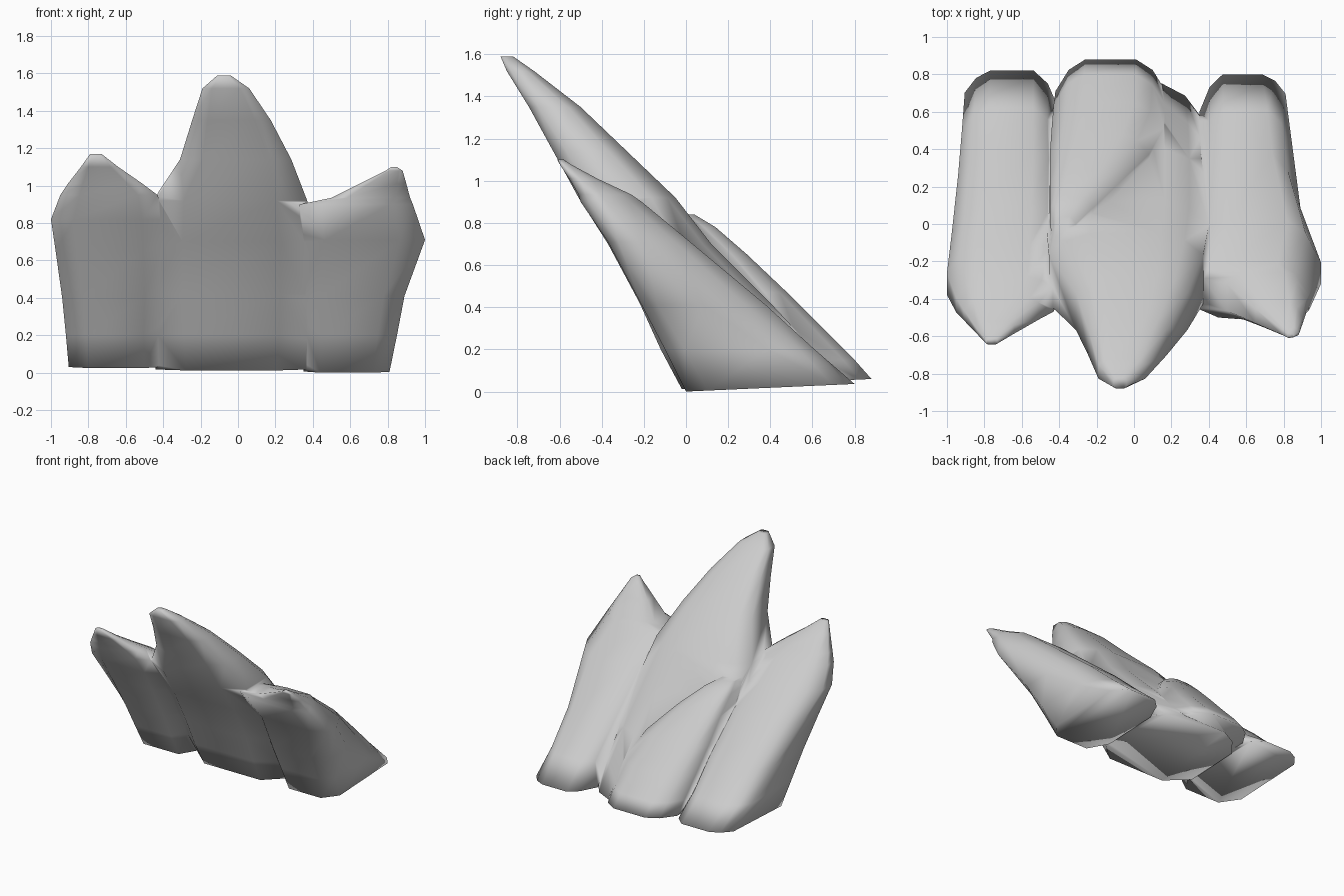
import bpy, bmesh

if "Cube" in bpy.data.objects:
    bpy.data.objects.remove(bpy.data.objects["Cube"])

stone = bpy.data.materials.new("grey_stone")
stone.diffuse_color = (0.6, 0.6, 0.6, 1)
stone.use_nodes = True
stone.node_tree.nodes["Principled BSDF"].inputs["Base Color"].default_value = stone.diffuse_color


# (front, back) corner rounding of a side, as a share of depth at height z
def inner(z):
    return .18, .25


def outer_left(z):
    return .16, .14 + .5 * min(z, .85) ** 2


def outer_right(z):
    return .13, min(.13 + .9 * z, .58)


def loft(name, rings, left=inner, right=inner):
    """Leaning slab from horizontal rings: (z, x0, x1, y_front, y_back)."""
    bm = bmesh.new()
    loops = []
    for i, (z, x0, x1, yf, yb) in enumerate(rings):
        w, t = x1 - x0, yb - yf
        (lf, lb), (rf, rb) = left(z), right(z)
        pts = [(x0, yf + lf * t), (x0 + .2 * w, yf), (x1 - .2 * w, yf), (x1, yf + rf * t),
               (x1, yb - rb * t), (x1 - .12 * w, yb - .33 * rb * t), (x1 - .27 * w, yb),
               (x0 + .27 * w, yb), (x0 + .12 * w, yb - .33 * lb * t), (x0, yb - lb * t)]
        # the base rises slightly towards the back
        loops.append([bm.verts.new((x, y, z + (.045 * max(y, 0) if i == 0 else 0)))
                      for x, y in pts])
    for a, b in zip(loops, loops[1:]):
        for k in range(len(a)):
            n = (k + 1) % len(a)
            bm.faces.new((a[k], a[n], b[n], b[k]))
    bm.faces.new(loops[0])
    bm.faces.new(loops[-1])
    bmesh.ops.recalc_face_normals(bm, faces=bm.faces)
    me = bpy.data.meshes.new(name)
    bm.to_mesh(me)
    bm.free()
    me.materials.append(stone)
    ob = bpy.data.objects.new(name, me)
    bpy.context.collection.objects.link(ob)
    return ob


# tall centre spike
centre = loft("rock_outcrop", [
    (.012, -.44, .37, -.02, .75), (.20, -.46, .39, -.12, .60), (.42, -.47, .40, -.22, .40),
    (.70, -.47, .40, -.37, .12), (.92, -.455, .37, -.51, -.05), (1.14, -.31, .285, -.63, -.28),
    (1.35, -.245, .175, -.745, -.50), (1.52, -.19, .06, -.85, -.72), (1.59, -.11, -.04, -.88, -.82)])

# left spike
left = loft("left_spike", [
    (.025, -.905, -.40, -.02, .82), (.20, -.92, -.40, -.11, .62), (.40, -.94, -.39, -.21, .40),
    (.65, -.975, -.39, -.34, .10), (.82, -1.0, -.39, -.43, -.11), (.95, -.95, -.43, -.51, -.28),
    (1.01, -.91, -.51, -.54, -.38), (1.10, -.84, -.64, -.60, -.52), (1.17, -.79, -.73, -.645, -.61)],
    left=outer_left)

# right spike
right = loft("right_spike", [
    (.0, .35, .81, .0, .80), (.20, .34, .85, -.10, .61), (.41, .335, .89, -.21, .38),
    (.71, .33, 1.0, -.37, .02), (.90, .33, .935, -.50, -.21), (.935, .50, .92, -.51, -.26),
    (1.01, .65, .90, -.555, -.42), (1.08, .79, .88, -.60, -.55), (1.10, .82, .85, -.61, -.58)],
    right=outer_right)

# low slab leaning on the back of the centre spike
slab = loft("back_slab", [
    (.02, -.42, .17, .20, .88), (.15, -.43, .17, .14, .80), (.30, -.44, .16, .10, .65),
    (.47, -.45, .08, .05, .48), (.65, -.45, -.08, .0, .29), (.78, -.45, -.22, -.08, .14),
    (.84, -.43, -.31, -.12, .04)])

# merge everything into one solid
bpy.context.view_layer.objects.active = centre
for part in (left, right, slab):
    mod = centre.modifiers.new("join", 'BOOLEAN')
    mod.operation, mod.solver, mod.object = 'UNION', 'EXACT', part
    bpy.ops.object.modifier_apply(modifier=mod.name)
    bpy.data.objects.remove(part)

# weld slivers, then shade the whole rock smooth
bm = bmesh.new()
bm.from_mesh(centre.data)
bmesh.ops.remove_doubles(bm, verts=bm.verts, dist=.008)
bm.to_mesh(centre.data)
bm.free()
centre.data.shade_smooth()
